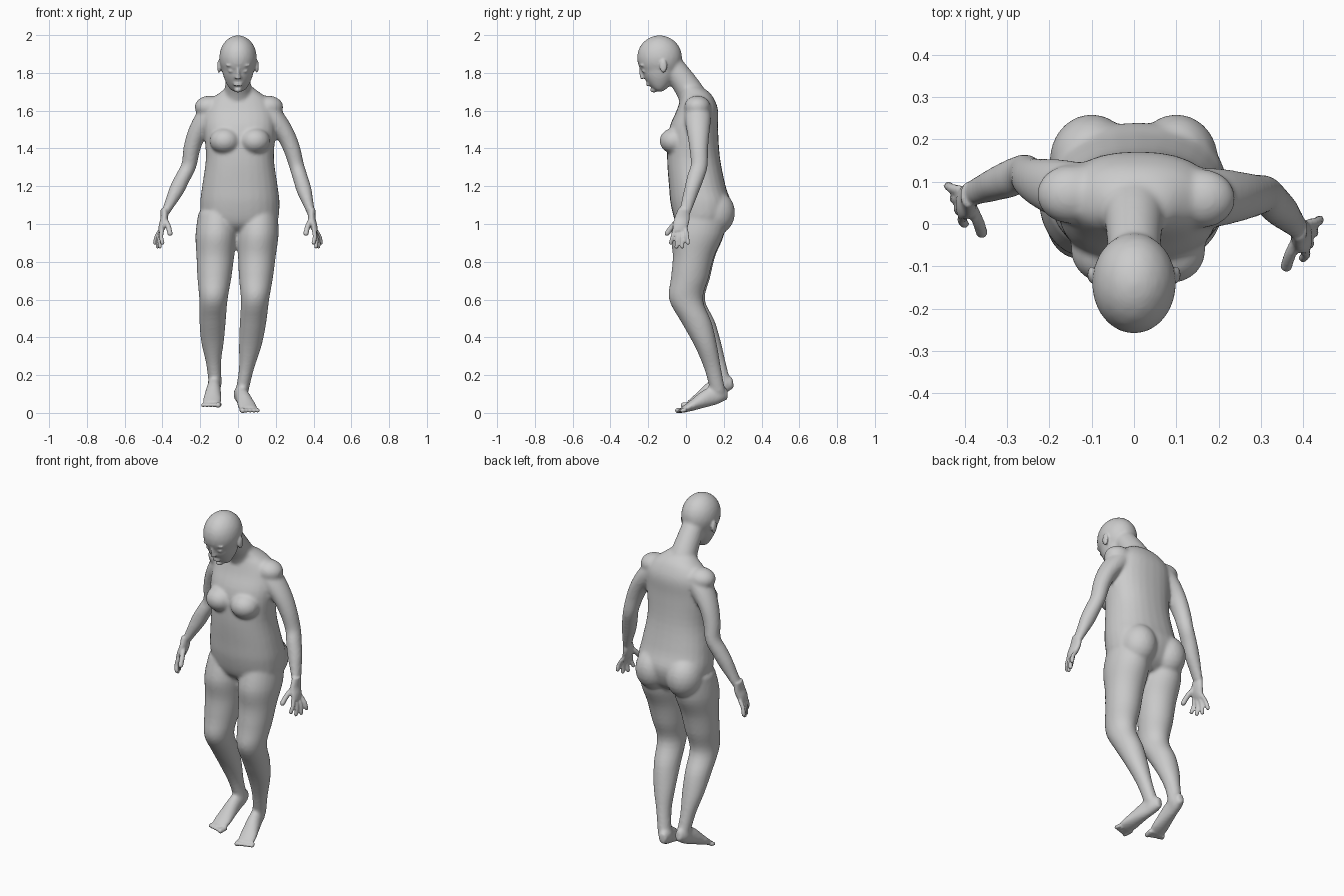
import bpy, bmesh, math
from mathutils import Vector, Matrix

if "Cube" in bpy.data.objects:
    bpy.data.objects.remove(bpy.data.objects["Cube"], do_unlink=True)

X, Y, Z = Matrix.Identity(3)
SIDES = 28
STEPS = 4


def spline(rows):
    """Smooth the rows with a Catmull-Rom curve."""
    points = [Vector(row) for row in (rows[0], *rows, rows[-1])]
    smooth = []
    for before, start, end, after in zip(points, points[1:], points[2:], points[3:]):
        lead, trail = (end - before) / 2, (after - start) / 2
        for step in range(STEPS):
            t = step / STEPS
            ease = t * t * (3 - 2 * t)
            smooth.append(start.lerp(end, ease) + lead * (t * (1 - t) ** 2) - trail * (t * t * (1 - t)))
    return smooth + [points[-1]]


def loft(bm, rows, ref=X, axis=None, power=2):
    """Closed skin through rows of x, y, z, radius along ref, other radius."""
    rows = spline(rows)
    centres = [row.to_3d() if len(row) == 3 else Vector(row[:3]) for row in rows]
    last = len(rows) - 1
    rings = []
    for i, (centre, row) in enumerate(zip(centres, rows)):
        along = axis or (centres[min(i + 1, last)] - centres[max(i - 1, 0)]).normalized()
        across = (ref - along * ref.dot(along)).normalized()
        other = along.cross(across)
        ring = []
        for k in range(SIDES):
            angle = math.tau * k / SIDES
            c, s = [math.copysign(abs(w) ** (2 / power), w) for w in (math.cos(angle), math.sin(angle))]
            ring.append(bm.verts.new(centre + across * (c * row[3]) + other * (s * row[4])))
        rings.append(ring)
    for low, high in zip(rings, rings[1:]):
        for k in range(SIDES):
            bm.faces.new((low[k - 1], low[k], high[k], high[k - 1]))
    bm.faces.new(rings[0][::-1])
    bm.faces.new(rings[-1])


def blob(bm, centre, radii):
    """Ellipsoid."""
    matrix = Matrix.Translation(centre) @ Matrix.Diagonal((*radii, 1))
    bmesh.ops.create_icosphere(bm, subdivisions=3, radius=1, matrix=matrix)


def limb(bm, joints, bows, widths, depths, ref, axis=None):
    """Two bowed bones, with radii spaced evenly from joint to joint."""
    half = len(widths) // 2
    rows = []
    for i, radii in enumerate(zip(widths, depths)):
        bone = min(i // half, 1)
        t = i / half - bone
        centre = joints[bone].lerp(joints[bone + 1], t) + bows[bone] * math.sin(math.pi * t)
        rows.append((*centre, *radii))
    loft(bm, rows, ref, axis)


def digit(bm, points, radius, ref):
    """Finger or toe: a tube with a round tip."""
    loft(bm, [(*point, radius, radius) for point in points], ref)
    blob(bm, points[-1], [radius] * 3)


def fuse(obj, voxel, rounds):
    """Merge overlapping skins into one and soften the joins."""
    merge = obj.modifiers.new("merge", 'REMESH')
    merge.mode, merge.voxel_size = 'VOXEL', voxel
    soften = obj.modifiers.new("soften", 'SMOOTH')
    soften.factor, soften.iterations = 0.5, rounds
    bpy.context.view_layer.update()
    graph = bpy.context.evaluated_depsgraph_get()
    mesh = bpy.data.meshes.new_from_object(obj.evaluated_get(graph))
    obj.modifiers.clear()
    obj.data = mesh


bm = bmesh.new()

# Torso rows: height, depth position, half width, half depth
TORSO = [(.95, .08, .09, .07), (1, .08, .19, .13), (1.1, .08, .21, .16), (1.2, .06, .2, .15),
         (1.35, .04, .18, .14), (1.5, .04, .19, .13), (1.6, .06, .18, .11),
         (1.66, .06, .15, .09), (1.7, .05, .1, .07), (1.73, .02, .06, .05)]
loft(bm, [(.01, y, z, width, depth) for z, y, width, depth in TORSO], axis=Z, power=2.3)

# Neck, leaning forward
loft(bm, [(0, .05, 1.64, .09, .08), (0, .01, 1.72, .07, .07), (0, -.09, 1.86, .06, .06)])

# Skull and jaw
blob(bm, (0, -.14, 1.88), (.1, .12, .12))
JAW = [(1.85, .09, .1), (1.79, .08, .09), (1.74, .06, .06), (1.71, .04, .03), (1.7, .02, .01)]
loft(bm, [(0, -.14, z, width, depth) for z, width, depth in JAW], axis=Z)

# Buttocks and breasts
for side in (-1, 1):
    blob(bm, (side * .1, .15, 1.06), (.1, .11, .12))
    blob(bm, (side * .08 + .01, -.06, 1.44), (.08, .08, .07))

# Arms: shoulder, elbow, wrist
ARMS = {1: [Vector((.12, .06, 1.62)), Vector((.31, .07, 1.31)), Vector((.39, -.01, 1.05))],
        -1: [Vector((-.11, .07, 1.62)), Vector((-.26, .12, 1.31)), Vector((-.39, .07, 1.05))]}
for side, joints in ARMS.items():
    blob(bm, joints[0] + X * side * .04, (.08, .07, .06))
    limb(bm, joints, [Vector((side * .03, 0, .02)), Vector()],
         (.07, .07, .06, .05, .045, .045, .04, .035, .03),
         (.07, .06, .05, .045, .04, .04, .04, .03, .02), Y)

# Legs: hip, knee, ankle
LEGS = {1: [Vector((.11, .08, 1.06)), Vector((.09, 0, .6)), Vector((.02, .17, .11))],
        -1: [Vector((-.11, .08, 1.06)), Vector((-.13, .01, .6)), Vector((-.12, .2, .15))]}
for side, joints in LEGS.items():
    limb(bm, joints, [Vector(), Vector((side * .01, .02, 0))],
         (.1, .11, .1, .09, .075, .07, .06, .04, .035),
         (.13, .14, .11, .1, .09, .08, .06, .045, .04), X, Z)

# Feet: a line from heel to toes, with a raised arch
FEET = {1: (Vector((0, .22, .1)), Vector((.06, -.02, .016))),
        -1: (Vector((-.12, .25, .16)), Vector((-.14, .01, .045)))}
for heel, toe in FEET.values():
    rows = []
    widths = (.02, .035, .035, .04, .045, .05, .045)
    heights = (.03, .045, .05, .045, .035, .025, .015)
    for i, radii in enumerate(zip(widths, heights)):
        t = i / (len(widths) - 1)
        arch = Z * (.03 * math.sin(math.pi * t) * (1 - t))
        rows.append((*(heel.lerp(toe, t) + arch), *radii))
    loft(bm, rows)

mesh = bpy.data.meshes.new("body")
bm.to_mesh(mesh)
bm.free()
body = bpy.data.objects.new("body", mesh)
bpy.context.collection.objects.link(body)
fuse(body, .009, 6)

# Fine parts are added after the broad forms are softened
bm = bmesh.new()
bm.from_mesh(body.data)

# Toes, the big one on the inside
for side, (heel, toe) in FEET.items():
    for i in range(5):
        root = toe + Vector((side * (i - 2) * .02, .02, 0))
        tip = root + Vector((side * .005, -.045 + .006 * i, -.004))
        digit(bm, [root, root.lerp(tip, .5), tip], .011 if i else .014, X)

# Hands: palm, four spread fingers, thumb
for side, (shoulder, elbow, wrist) in ARMS.items():
    def at(x, y, z):
        return wrist + Vector((x * side, y, z))
    loft(bm, [(*at(0, 0, .03), .03, .02), (*at(0, -.01, -.02), .04, .02),
              (*at(.01, -.02, -.06), .04, .02), (*at(.02, -.02, -.09), .04, .012)], Y)
    for i in range(4):
        knuckle = at(.01 + .003 * i, -.05 + .02 * i, -.08)
        tip = at(.01 + .013 * i, -.07 + .03 * i, -.17 if i in (1, 2) else -.15)
        bend = knuckle.lerp(tip, .5) + X * side * .007
        digit(bm, [knuckle, bend, tip], .011, Y)
    digit(bm, [at(0, -.02, -.02), at(-.02, -.06, -.06), at(-.03, -.09, -.1)], .014, Y)

# Face: nose, lips, chin, brows, eyes, ears
loft(bm, [(0, -.24, 1.83, .008, .008), (0, -.235, 1.8, .01, .012), (0, -.225, 1.77, .018, .016)])
for z in (1.736, 1.748):
    blob(bm, (0, -.2, z), (.025, .011, .007))
blob(bm, (0, -.17, 1.71), (.02, .02, .014))
for side in (-1, 1):
    blob(bm, (side * .036, -.23, 1.84), (.028, .014, .008))
    blob(bm, (side * .036, -.22, 1.81), (.016, .013, .009))
    blob(bm, (side * .1, -.12, 1.835), (.01, .02, .036))

bm.to_mesh(body.data)
bm.free()
fuse(body, .006, 2)
body.data.polygons.foreach_set("use_smooth", [True] * len(body.data.polygons))

# Single plain colour
skin = bpy.data.materials.new("plain_grey")
skin.use_nodes = True
GREY = (.6, .6, .6, 1)
skin.diffuse_color = GREY
skin.node_tree.nodes["Principled BSDF"].inputs["Base Color"].default_value = GREY
body.data.materials.clear()
body.data.materials.append(skin)
